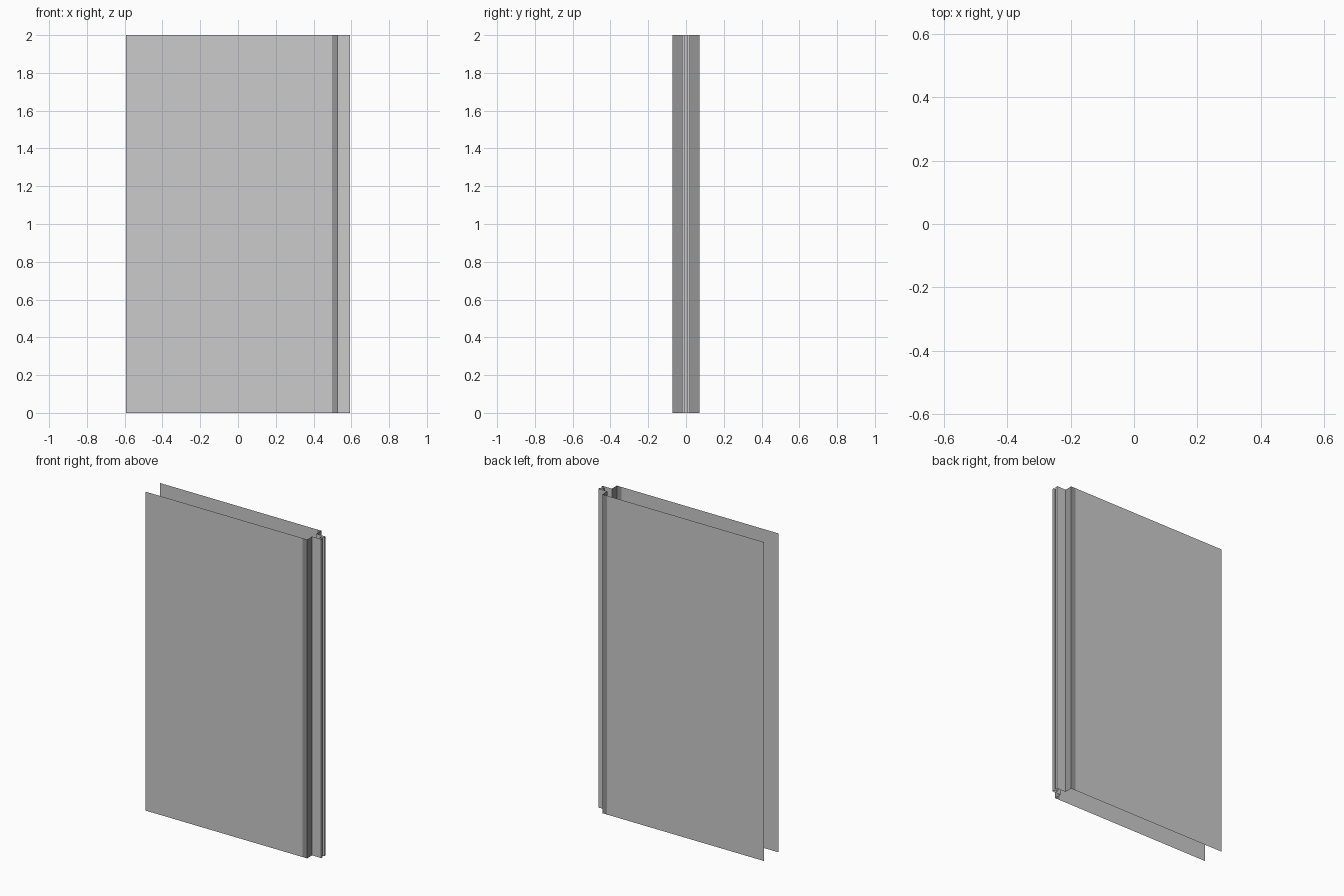
import bpy, bmesh

if "Cube" in bpy.data.objects:
    bpy.data.objects.remove(bpy.data.objects["Cube"])

HEIGHT = 2.0
LEFT, RIGHT = -0.593, 0.593
HALF = 0.0715        # half spacing of the two face sheets
STRIP, STEP = 0.497, 0.53
TONGUE, SLOT = 0.022, 0.008

dark = bpy.data.materials.new("dark_edge")
dark.diffuse_color = (0.3, 0.3, 0.3, 1)
dark.use_nodes = True
dark.node_tree.nodes["Principled BSDF"].inputs["Base Color"].default_value = dark.diffuse_color


def sheets(name, profiles, mat=None):
    """Extrude open (x, y) profiles straight up into thin sheets."""
    bm = bmesh.new()
    for pts in profiles:
        low = [bm.verts.new((x, y, 0)) for x, y in pts]
        high = [bm.verts.new((x, y, HEIGHT)) for x, y in pts]
        for i in range(len(pts) - 1):
            bm.faces.new((low[i], low[i + 1], high[i + 1], high[i]))
    me = bpy.data.meshes.new(name)
    bm.to_mesh(me)
    bm.free()
    ob = bpy.data.objects.new(name, me)
    bpy.context.collection.objects.link(ob)
    if mat:
        me.materials.append(mat)
    return ob


def mirrored(pts):
    """The same profile on the back side, reversed to face outward."""
    return [(x, -y) for x, y in reversed(pts)]


# Large front and back face sheets
face = [(LEFT, -HALF), (STRIP, -HALF)]
sheets("face_sheets", [face, mirrored(face)])

# Dark edge strips that wrap round to the tongue
edge = [(STRIP, -HALF), (STEP, -HALF), (STEP, -TONGUE)]
sheets("edge_strips", [edge, mirrored(edge)], dark)

# Projecting tongue with a narrow slot in its tip
side = [(STEP, -TONGUE), (RIGHT, -TONGUE), (RIGHT, -SLOT), (0.572, -SLOT)]
sheets("tongue", [side + mirrored(side)])
